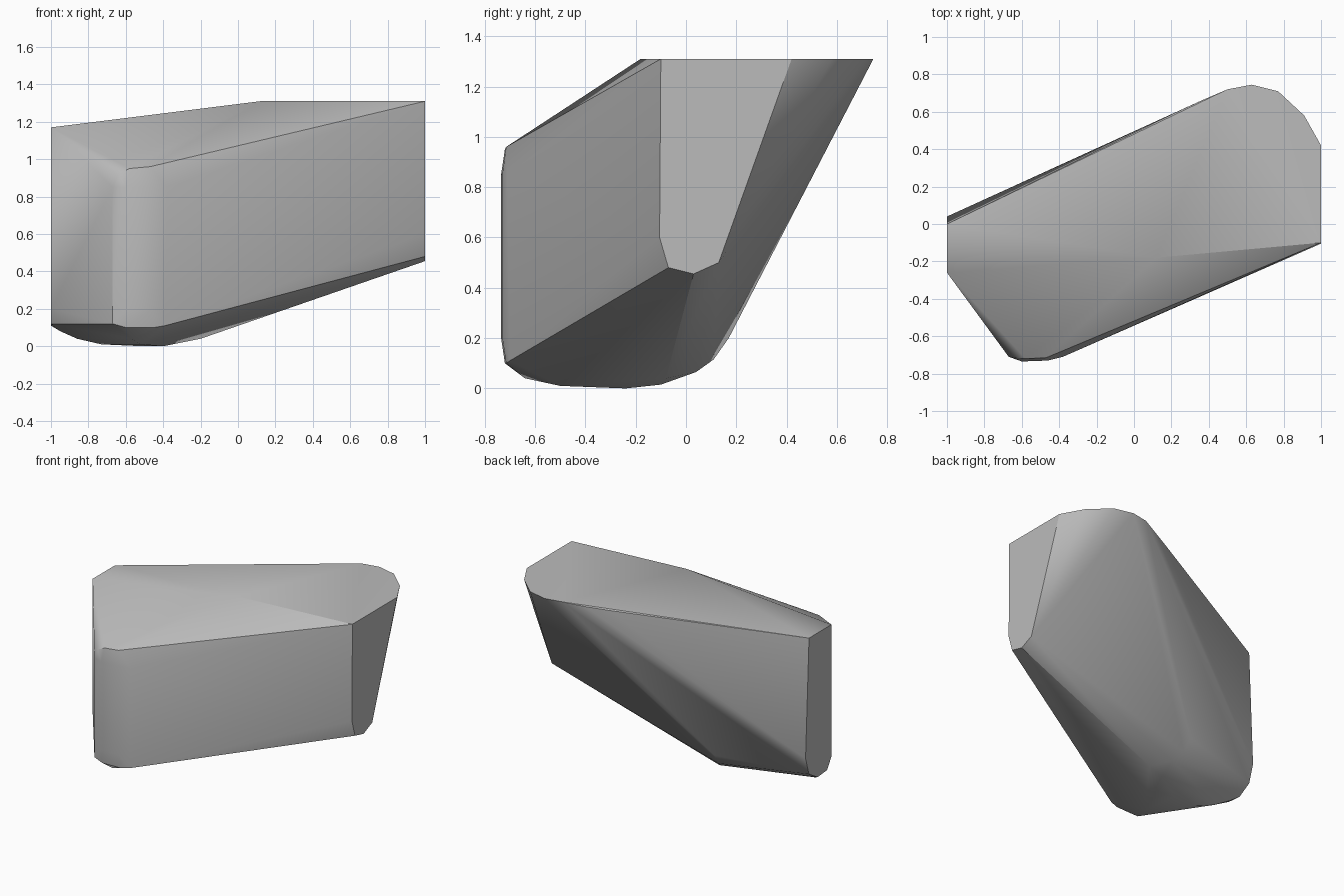
import bpy
import bmesh
import math

cube = bpy.data.objects.get("Cube")
if cube:
    bpy.data.objects.remove(cube, do_unlink=True)

grey = bpy.data.materials.new("plain grey")
grey.use_nodes = True
colour = (0.5, 0.5, 0.5, 1)
grey.diffuse_color = colour
grey.node_tree.nodes["Principled BSDF"].inputs["Base Color"].default_value = colour

TOP = 1.31

# Flat top: rounded outline in x, y
top_rim = [(.12, -.18, TOP)] + [(x, y, TOP) for x, y in (
    (1, -.1), (1, .42), (.91, .58), (.77, .71), (.63, .745), (.5, .72))]
# Sloping shoulder along the back
shoulder = [(.36, .66, 1.29), (.21, .59, 1.275)]
# Right end: lower outline in y, z
right_end = [(1, y, z) for y, z in (
    (-.105, .6), (-.07, .48), (.03, .455), (.13, .5))]
# Left end: outline in y, z
left_end = [(-1, y, z) for y, z in (
    (-.26, 1.17), (0, 1.17), (.04, .3), (0, .17), (-.1, .11),
    (-.21, .12), (-.26, .2))]
# Rounded front corner: upper and lower ends of its edges
front_corner = [
    (-.67, -.71, .85), (-.64, -.715, .92), (-.58, -.72, .95), (-.47, -.715, .96),
    (-.6, -.735, .85), (-.46, -.73, .85), (-.38, -.71, .85),
    (-.67, -.71, .12), (-.6, -.72, .1), (-.45, -.715, .1), (-.39, -.7, .11),
    (-.6, -.735, .2), (-.46, -.73, .2)]
# Rounded underside
underside = [
    (-.57, -.64, .04), (-.52, -.5, .01), (-.4, -.24, 0), (-.55, -.24, .002),
    (-.73, -.25, .01), (-.86, -.2, .04), (-.95, -.14, .08),
    (-.33, -.1, .015), (-.2, -.08, .04), (-.3, .04, .065),
    (-.34, .11, .115), (-.35, .17, .2)]

# Wrap all outlines in one faceted skin
bm = bmesh.new()
for point in top_rim + shoulder + right_end + left_end + front_corner + underside:
    bm.verts.new(point)
hull = bmesh.ops.convex_hull(bm, input=bm.verts)
loose = [v for v in bm.verts if not v.link_faces]
bmesh.ops.delete(bm, geom=loose, context="VERTS")
bmesh.ops.dissolve_limit(bm, angle_limit=math.radians(1),
                         verts=bm.verts, edges=bm.edges)
bmesh.ops.recalc_face_normals(bm, faces=bm.faces)

mesh = bpy.data.meshes.new("faceted_block")
bm.to_mesh(mesh)
bm.free()
mesh.materials.append(grey)
block = bpy.data.objects.new("faceted_block", mesh)
bpy.context.collection.objects.link(block)

bpy.ops.object.select_all(action="DESELECT")
block.select_set(True)
bpy.context.view_layer.objects.active = block
bpy.ops.object.shade_smooth_by_angle(angle=math.radians(30))
